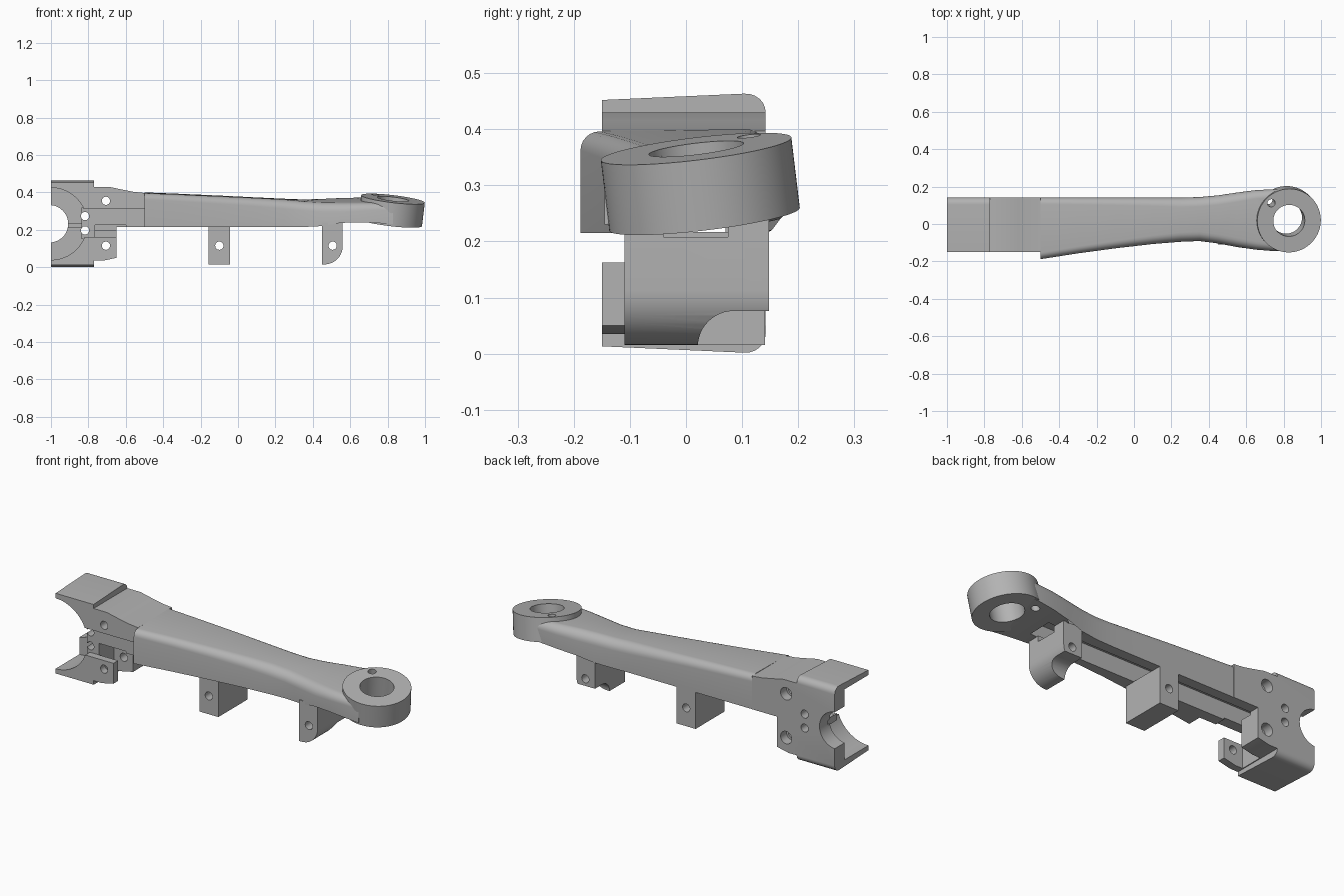
import bpy, bmesh, math
from mathutils import Vector

if "Cube" in bpy.data.objects:
    bpy.data.objects.remove(bpy.data.objects["Cube"])

grey = bpy.data.materials.new("machined_grey")
grey.diffuse_color = (0.45, 0.45, 0.45, 1)
grey.use_nodes = True
grey.node_tree.nodes["Principled BSDF"].inputs["Base Color"].default_value = grey.diffuse_color


def finish(name, bm):
    bmesh.ops.recalc_face_normals(bm, faces=bm.faces[:])
    me = bpy.data.meshes.new(name)
    bm.to_mesh(me)
    bm.free()
    me.materials.append(grey)
    ob = bpy.data.objects.new(name, me)
    bpy.context.collection.objects.link(ob)
    return ob


def loft(name, rings):
    """Skin equal-length point rings and cap both ends."""
    bm = bmesh.new()
    vs = [[bm.verts.new(p) for p in r] for r in rings]
    n = len(vs[0])
    for a, b in zip(vs, vs[1:]):
        for i in range(n):
            bm.faces.new((a[i], a[(i + 1) % n], b[(i + 1) % n], b[i]))
    bm.faces.new(vs[0])
    bm.faces.new(vs[-1])
    return finish(name, bm)


def prism(name, pts, y0, y1):
    """Extrude an x-z profile along y."""
    return loft(name, [[(x, y, z) for x, z in pts] for y in (y0, y1)])


def box(name, x0, x1, y0, y1, z0, z1):
    return prism(name, [(x0, z0), (x1, z0), (x1, z1), (x0, z1)], y0, y1)


def cylinder(name, centre, axis, r, length, seg=48):
    bm = bmesh.new()
    bmesh.ops.create_cone(bm, cap_ends=True, segments=seg, radius1=r, radius2=r, depth=length)
    bm.transform(Vector(axis).to_track_quat('Z', 'Y').to_matrix().to_4x4())
    bmesh.ops.translate(bm, verts=bm.verts[:], vec=centre)
    return finish(name, bm)


def boolean(ob, other, op='DIFFERENCE'):
    m = ob.modifiers.new(op, 'BOOLEAN')
    m.operation, m.solver, m.object = op, 'EXACT', other
    bpy.context.view_layer.objects.active = ob
    bpy.ops.object.modifier_apply(modifier=m.name)
    bpy.data.objects.remove(other)


def hole(ob, x, z, r=0.022, y=0.0, length=0.6):
    boolean(ob, cylinder("hole_cutter", (x, y, z), (0, 1, 0), r, length, 24))


# clamp block: side profile, tilted top and bottom, rounded rear edges
clamp = prism("clamp_block", [
    (-1, 0), (-0.77, 0), (-0.77, 0.035), (-0.72, 0.035), (-0.65, 0.05), (-0.65, 0.215),
    (-0.5, 0.215), (-0.5, 0.397), (-0.56, 0.403), (-0.62, 0.415), (-0.69, 0.43),
    (-0.77, 0.43), (-0.77, 0.465), (-1, 0.465)], -0.15, 0.142)
bm = bmesh.new()
bm.from_mesh(clamp.data)
for v in bm.verts:
    if v.co.y < 0 and (v.co.z < 0.01 or v.co.z > 0.45):
        v.co.z += 0.013 if v.co.z < 0.01 else -0.013
rear = [e for e in bm.edges if all(v.co.y > 0.1 and (v.co.z < 0.01 or v.co.z > 0.45) for v in e.verts)
        and abs(e.verts[0].co.x - e.verts[1].co.x) > 0.2]
bmesh.ops.bevel(bm, geom=rear, offset=0.038, segments=6, profile=0.5, affect='EDGES')
bm.to_mesh(clamp.data)
bm.free()

# wide front cavity, narrow rear bore, front recess and lower gap
boolean(clamp, cylinder("cavity_cutter", (-1, -0.08, 0.232), (0, 1, 0), 0.193, 0.27, 64))
boolean(clamp, box("web", -0.838, -0.75, -0.108, 0.13, 0.15, 0.32), 'UNION')
boolean(clamp, cylinder("bore_cutter", (-1.008, 0, 0.232), (0, 1, 0), 0.1, 0.6, 48))
boolean(clamp, box("recess_cutter", -0.84, -0.4, -0.3, -0.11, 0.162, 0.31))
boolean(clamp, box("gap_cutter", -0.765, -0.6, -0.11, 0.02, -0.1, 0.225))
boolean(clamp, box("channel_cutter", -0.765, -0.45, -0.05, 0.085, 0.2, 0.31))
boolean(clamp, box("passage_cutter", -0.95, -0.7, -0.035, 0.07, 0.212, 0.235))
for z in (0.355, 0.115):
    hole(clamp, -0.706, z)
    hole(clamp, -0.706, z, 0.034, 0.17, 0.16)
for z in (0.273, 0.197):
    hole(clamp, -0.818, z)

# arm: rounded-top sections (x, front y, rear y, bottom front, bottom rear, top front, top rear, radius)
stations = [
    (-0.5, -0.188, 0.141, 0.215, 0.215, 0.396, 0.400, 0.034),
    (-0.3, -0.157, 0.141, 0.215, 0.215, 0.388, 0.392, 0.037),
    (-0.1, -0.130, 0.141, 0.215, 0.215, 0.379, 0.383, 0.040),
    (0.1, -0.107, 0.141, 0.215, 0.215, 0.370, 0.373, 0.045),
    (0.25, -0.095, 0.141, 0.215, 0.215, 0.362, 0.366, 0.050),
    (0.35, -0.091, 0.144, 0.215, 0.215, 0.353, 0.362, 0.050),
    (0.45, -0.104, 0.153, 0.220, 0.220, 0.347, 0.365, 0.050),
    (0.55, -0.123, 0.168, 0.237, 0.240, 0.346, 0.370, 0.050),
    (0.65, -0.137, 0.181, 0.240, 0.252, 0.346, 0.372, 0.045),
    (0.75, -0.145, 0.186, 0.236, 0.262, 0.346, 0.372, 0.040),
    (0.83, -0.145, 0.184, 0.230, 0.264, 0.340, 0.370, 0.035)]


def section(x, yf, yb, bf, bb, tf, tb, r):
    arc = [i * math.pi / 12 for i in range(7)]
    front = [(x, yf + r - r * math.cos(a), tf - r + r * math.sin(a)) for a in arc]
    back = [(x, yb - r + r * math.sin(a), tb - r + r * math.cos(a)) for a in arc]
    return [(x, yf, bf)] + front + back + [(x, yb, bb)]


arm = loft("arm", [section(*s) for s in stations])
boolean(arm, box("channel_cutter", -0.6, 0.6, -0.05, 0.085, 0.1, 0.31))

# eye ring, tilted, with its bore and a small oil hole
tilt = Vector((0.12, -0.12, 1)).normalized()
centre = Vector((0.829, 0.018, 0.365)) - tilt * 0.0635
ring = cylinder("eye_ring", centre, tilt, 0.171, 0.127, 80)
for part in (arm, ring):
    boolean(part, cylinder("eye_cutter", centre, tilt, 0.085, 0.5, 64))
    boolean(part, cylinder("oil_cutter", (0.726, 0.12, 0.32), tilt, 0.021, 0.4, 24))

# middle lug
mid = box("middle_lug", -0.157, -0.042, -0.11, 0.141, 0.015, 0.217)
hole(mid, -0.1, 0.115)

# end lug: rounded outer corner, notched under its rear half
curve = [(0.462 + 0.098 * math.sin(a), 0.113 - 0.098 * math.cos(a))
         for a in [i * math.pi / 20 for i in range(11)]]
end = prism("end_lug", [(0.448, 0.015)] + curve + [(0.56, 0.24), (0.448, 0.24)], -0.11, 0.148)
boolean(end, cylinder("notch_cutter", (0.5, 0.085, 0.012), (1, 0, 0), 0.064, 0.4))
boolean(end, box("notch_cutter", 0.4, 0.6, 0.085, 0.3, -0.1, 0.076))
boolean(end, box("channel_cutter", 0.4, 0.6, -0.04, 0.075, 0.208, 0.3))
hole(end, 0.506, 0.115)

# smooth shading with sharp edges kept
for ob in (clamp, arm, ring, mid, end):
    bpy.ops.object.select_all(action='DESELECT')
    ob.select_set(True)
    bpy.context.view_layer.objects.active = ob
    bpy.ops.object.shade_smooth_by_angle(angle=math.radians(30))
